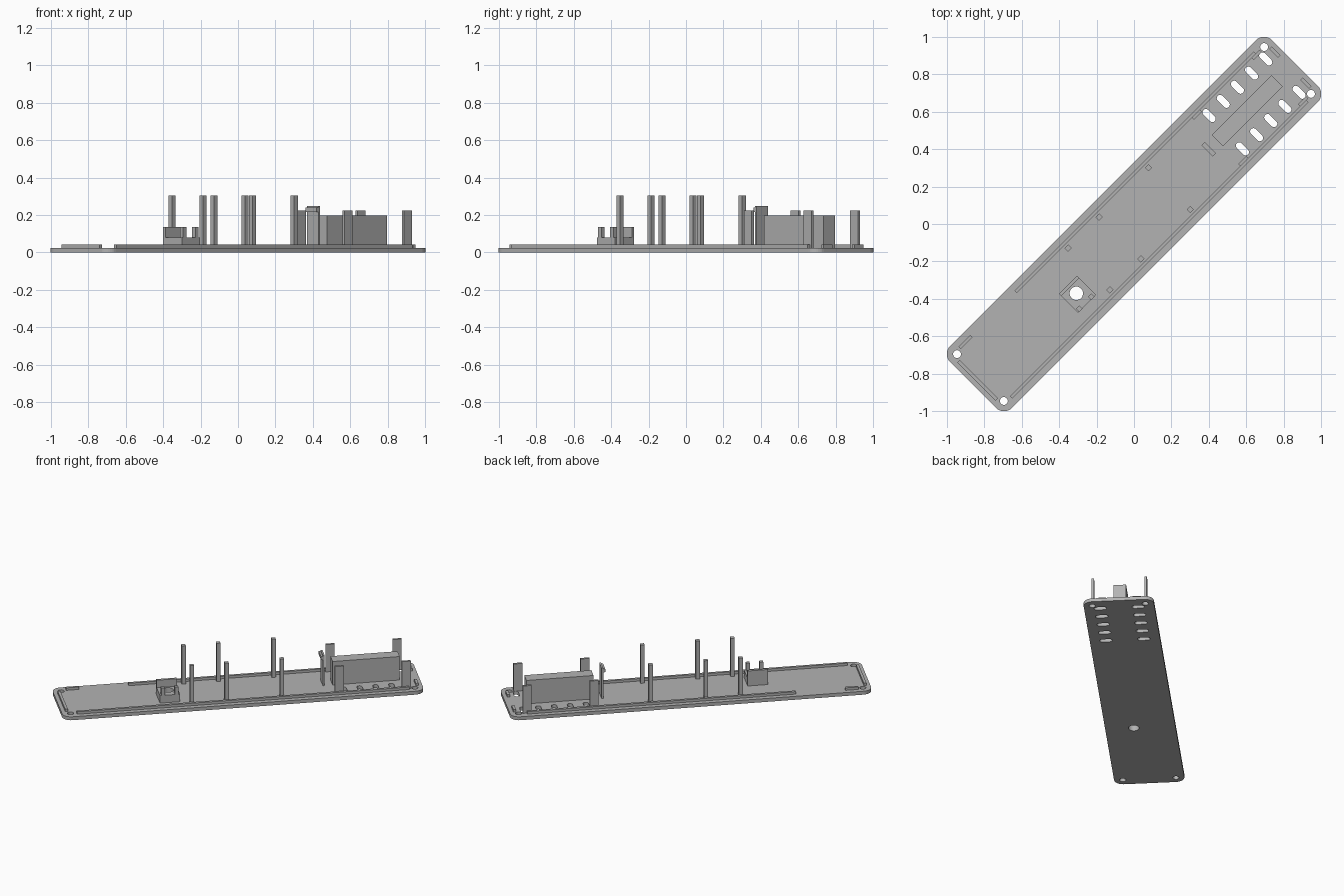
import bpy, bmesh, math
from mathutils import Matrix

old = bpy.data.objects.get("Cube")
if old:
    bpy.data.objects.remove(old, do_unlink=True)

grey = bpy.data.materials.new("plain grey")
grey.use_nodes = True
grey.diffuse_color = (0.45, 0.45, 0.45, 1)
grey.node_tree.nodes["Principled BSDF"].inputs["Base Color"].default_value = (0.45, 0.45, 0.45, 1)

TURN = Matrix.Rotation(math.radians(45), 4, "Z")   # the panel lies diagonally
BASE = 0.025                                       # panel thickness


def rounded(u, v, hu, hv, r, steps=8):
    """Outline of a rounded rectangle centred on u, v."""
    pts = []
    for q, (su, sv) in enumerate([(1, 1), (-1, 1), (-1, -1), (1, -1)]):
        for i in range(steps + 1):
            a = math.pi / 2 * (q + i / steps)
            pts.append((u + su * (hu - r) + r * math.cos(a),
                        v + sv * (hv - r) + r * math.sin(a)))
    return pts


def circle(u, v, r, n=32):
    return [(u + r * math.cos(math.tau * i / n), v + r * math.sin(math.tau * i / n))
            for i in range(n)]


def rect(u, v, hu, hv):
    return [(u + hu, v + hv), (u - hu, v + hv), (u - hu, v - hv), (u + hu, v - hv)]


def prisms(name, outlines, z0, z1):
    """Extrude each outline from z0 to z1 into one object."""
    bm = bmesh.new()
    for pts in outlines:
        low = [bm.verts.new((x, y, z0)) for x, y in pts]
        top = [bm.verts.new((x, y, z1)) for x, y in pts]
        bm.faces.new(low[::-1])
        bm.faces.new(top)
        for i in range(len(pts)):
            j = (i + 1) % len(pts)
            bm.faces.new((low[i], low[j], top[j], top[i]))
    bmesh.ops.remove_doubles(bm, verts=bm.verts, dist=1e-6)
    bm.transform(TURN)
    mesh = bpy.data.meshes.new(name)
    bm.to_mesh(mesh)
    bm.free()
    mesh.materials.append(grey)
    ob = bpy.data.objects.new(name, mesh)
    bpy.context.collection.objects.link(ob)
    return ob


def cut(ob, cutter):
    mod = ob.modifiers.new("cut", "BOOLEAN")
    mod.operation = "DIFFERENCE"
    mod.solver = "EXACT"
    mod.object = cutter
    bpy.context.view_layer.objects.active = ob
    bpy.ops.object.modifier_apply(modifier=mod.name)


# Panel with screw holes, vent slots and the button opening
panel = prisms("panel", [rounded(0, 0, 1.217, 0.234, 0.06)], 0, BASE)
holes = [circle(a * 1.161, b * 0.177, 0.021) for a in (-1, 1) for b in (-1, 1)]
holes += [rounded(0.694 + 0.107 * i, s * 0.126, 0.018, 0.042, 0.0179)
          for i in range(5) for s in (-1, 1)]
holes.append(circle(-0.48, -0.044, 0.036))
cutter = prisms("hole_cutter", holes, -0.1, 0.2)
cutter.hide_render = True
cut(panel, cutter)

# Button housing around the opening, with a back wall and two front prongs
housing = prisms("button_housing", [rect(-0.48, -0.052, 0.068, 0.072)], BASE, 0.08)
cut(housing, cutter)
bpy.data.objects.remove(cutter, do_unlink=True)
prisms("housing_wall", [rect(-0.48, 0.011, 0.068, 0.009)], 0.08, 0.135)
prisms("housing_prongs", [rect(u, -0.113, 0.012, 0.012) for u in (-0.527, -0.436)], 0.08, 0.135)

# Locating ribs just inside the panel edge
prisms("edge_ribs", [
    rect(0.2, 0.191, 0.905, 0.009), rect(-1.083, 0.191, 0.044, 0.009),
    rect(0, -0.191, 1.12, 0.009), rect(-1.182, 0, 0.009, 0.145),
    rect(1.182, 0.117, 0.009, 0.033), rect(1.182, -0.117, 0.009, 0.033)], BASE, 0.043)

# Tall square posts and shorter flat tabs, in mirrored pairs
for s, side in ((1, "left"), (-1, "right")):
    prisms(side + "_posts", [rect(u, s * 0.158, 0.0135, 0.0135)
                             for u in (0.267, -0.106, -0.34)], BASE, 0.305)
    prisms(side + "_tabs", [rect(u, s * 0.176, 0.03, 0.008)
                            for u in (0.651, 1.103)], BASE, 0.225)

# Battery block and its snap clip
prisms("battery_block", [rect(0.857, 0, 0.226, 0.042)], BASE, 0.197)
prisms("clip_stem", [rect(0.571, 0, 0.006, 0.043)], BASE, 0.247)
prisms("clip_head", [rect(0.562, 0, 0.01, 0.043)], 0.215, 0.24)
